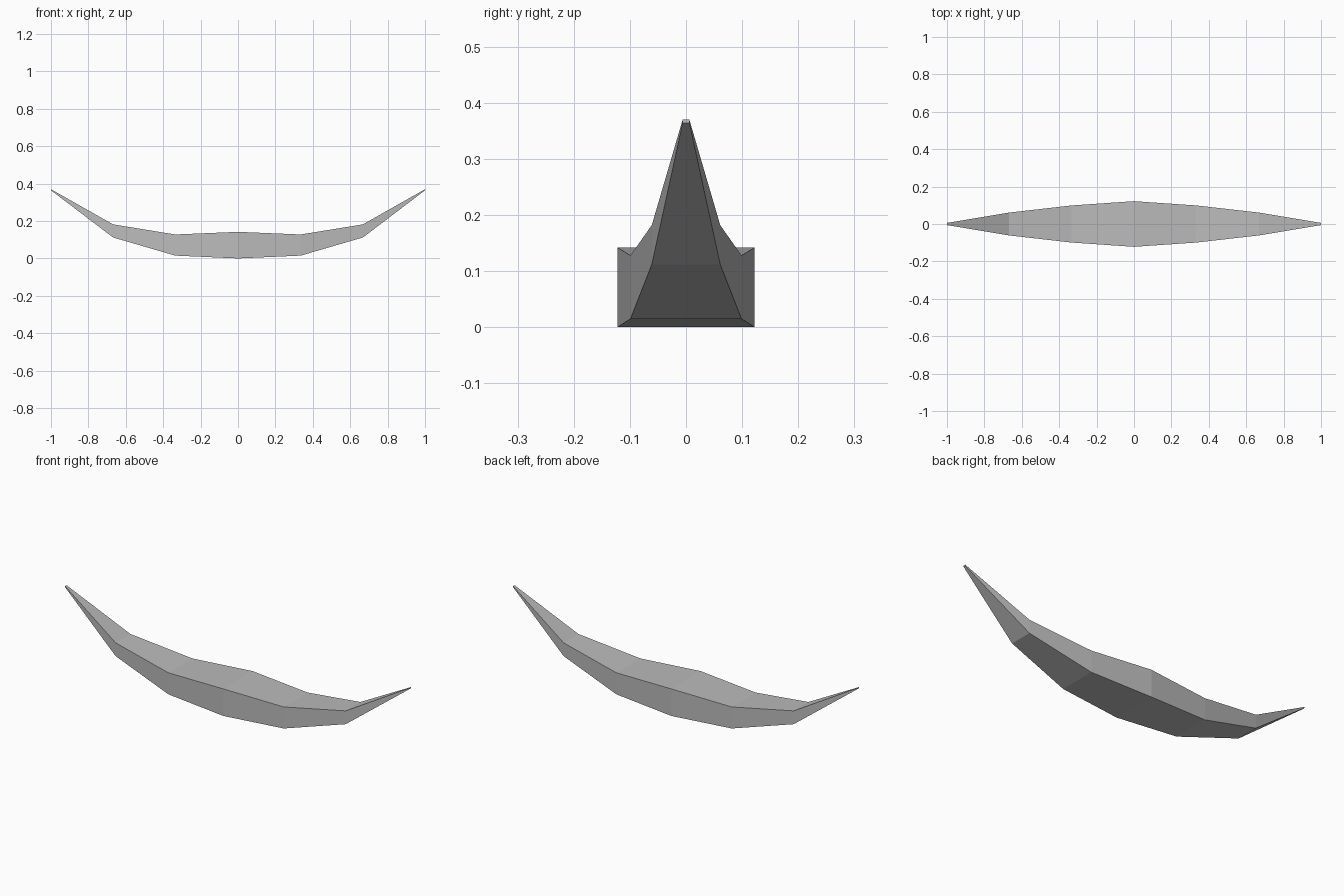
import bpy
import bmesh

cube = bpy.data.objects.get("Cube")
if cube:
    bpy.data.objects.remove(cube, do_unlink=True)

# Plain grey material
grey = bpy.data.materials.new("grey")
grey.use_nodes = True
colour = (0.5, 0.5, 0.5, 1)
grey.diffuse_color = colour
grey.node_tree.nodes["Principled BSDF"].inputs["Base Color"].default_value = colour

# Half of the cross-sections, middle to tip: x, half width, bottom, top
half = [
    (0, 0.122, 0, 0.142),
    (0.335, 0.099, 0.015, 0.128),
    (0.668, 0.061, 0.112, 0.182),
    (1, 0.006, 0.364, 0.37),
]
sections = [(-x, w, b, t) for x, w, b, t in reversed(half[1:])] + half

# Rectangular sections joined into one curved, tapering body
bm = bmesh.new()
rings = []
for x, w, b, t in sections:
    corners = [(-w, b), (w, b), (w, t), (-w, t)]
    rings.append([bm.verts.new((x, y, z)) for y, z in corners])
for r, s in zip(rings, rings[1:]):
    for i in range(4):
        j = (i + 1) % 4
        bm.faces.new((r[i], r[j], s[j], s[i]))
bm.faces.new(rings[0])
bm.faces.new(rings[-1])
bmesh.ops.recalc_face_normals(bm, faces=bm.faces)

mesh = bpy.data.meshes.new("curved_body")
bm.to_mesh(mesh)
bm.free()
mesh.materials.append(grey)
body = bpy.data.objects.new("curved_body", mesh)
bpy.context.collection.objects.link(body)
